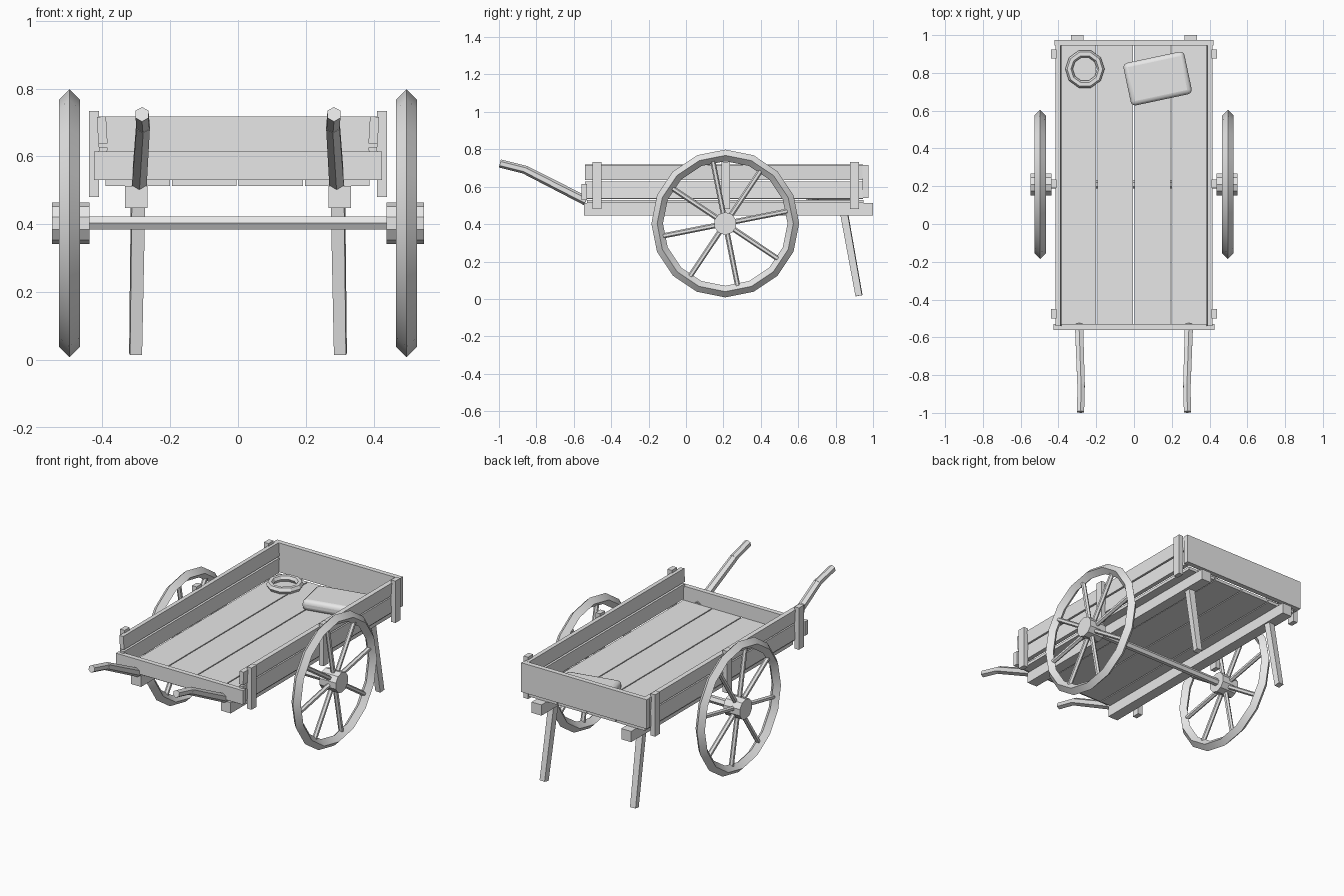
import bpy, math
from mathutils import Vector, Matrix

if "Cube" in bpy.data.objects:
    bpy.data.objects.remove(bpy.data.objects["Cube"])

wood = bpy.data.materials.new("plain_grey")
wood.diffuse_color = (0.8, 0.8, 0.8, 1)
wood.use_nodes = True
wood.node_tree.nodes["Principled BSDF"].inputs["Base Color"].default_value = wood.diffuse_color


def finish(name, smooth=False):
    ob = bpy.context.object
    ob.name = name
    ob.data.materials.append(wood)
    if smooth:
        bpy.ops.object.shade_smooth_by_angle()
    return ob


def box(name, x, y, z, tilt=0.0):
    """Box from (min, max) ranges, optionally tilted about y."""
    bpy.ops.mesh.primitive_cube_add(size=1)
    ob = finish(name)
    ob.data.transform(Matrix.Diagonal((x[1] - x[0], y[1] - y[0], z[1] - z[0], 1)))
    ob.location = ((x[0] + x[1]) / 2, (y[0] + y[1]) / 2, (z[0] + z[1]) / 2)
    ob.rotation_euler.y = tilt
    return ob


def side_box(name, s, x, y, z, tilt=0.0):
    return box(name, sorted((s * x[0], s * x[1])), y, z, s * tilt)


def rod(name, a, b, r1, r2, sides, smooth=False, roll=0.0):
    """Tapered prism from point a to point b."""
    a, b = Vector(a), Vector(b)
    bpy.ops.mesh.primitive_cone_add(vertices=sides, radius1=r1, radius2=r2, depth=(b - a).length)
    ob = finish(name, smooth)
    ob.data.transform(Matrix.Rotation(roll, 4, 'Z'))
    ob.rotation_euler = (b - a).to_track_quat('Z', 'Y').to_euler()
    ob.location = (a + b) / 2
    return ob


# Floor planks
for i in range(4):
    x = -0.39 + i * 0.196
    box("floor_plank", (x, x + 0.19), (-0.53, 0.95), (0.512, 0.53))

# End boards
box("front_board", (-0.425, 0.425), (-0.56, -0.53), (0.53, 0.615))
box("back_board", (-0.42, 0.42), (0.945, 0.975), (0.54, 0.717))

AXLE_Y, AXLE_Z, WHEEL_X = 0.21, 0.403, 0.497

for s in (-1, 1):
    # Side boards and their posts
    side_box("lower_side_board", s, (0.387, 0.412), (-0.54, 0.945), (0.535, 0.627), -0.04)
    side_box("upper_side_board", s, (0.387, 0.414), (-0.54, 0.945), (0.637, 0.717), 0.06)
    for y in (-0.475, 0.9):
        side_box("side_post", s, (0.41, 0.44), (y - 0.024, y + 0.024), (0.48, 0.733))
    side_box("middle_post", s, (0.41, 0.44), (0.19, 0.236), (0.48, 0.733))

    # Long bearer under the floor
    side_box("bearer", s, (0.267, 0.333), (-0.545, 1.0), (0.447, 0.512))

    # Rear leg
    rod("rear_leg", (s * 0.295, 0.845, 0.46), (s * 0.302, 0.925, 0.017),
        0.028, 0.025, 4, roll=math.pi / 4)

    # Bent handle
    rod("handle_arm", (s * 0.291, -0.535, 0.524), (s * 0.28, -0.86, 0.69), 0.025, 0.023, 6)
    rod("handle_grip", (s * 0.28, -0.85, 0.688), (s * 0.283, -0.995, 0.724), 0.022, 0.022, 6)

    # Wheel rim with a diamond section
    bpy.ops.mesh.primitive_torus_add(major_segments=16, minor_segments=4,
                                     major_radius=0.364, minor_radius=0.031,
                                     location=(s * WHEEL_X, AXLE_Y, AXLE_Z),
                                     rotation=(0, math.pi / 2, 0))
    finish("wheel_rim", True)

    # Hub and spokes
    rod("wheel_hub", (s * 0.438, AXLE_Y, AXLE_Z), (s * 0.548, AXLE_Y, AXLE_Z), 0.061, 0.061, 10)
    for k in range(8):
        a = math.radians(11.25 + 45 * k)
        c, d = math.cos(a), math.sin(a)
        rod("spoke", (s * WHEEL_X, AXLE_Y + 0.04 * c, AXLE_Z + 0.04 * d),
            (s * WHEEL_X, AXLE_Y + 0.35 * c, AXLE_Z + 0.35 * d), 0.014, 0.014, 6)

# Axle
rod("axle", (-0.45, AXLE_Y, AXLE_Z), (0.45, AXLE_Y, AXLE_Z), 0.022, 0.022, 6, roll=math.pi / 2)

# Ring lying on the floor
bpy.ops.mesh.primitive_torus_add(major_segments=10, minor_segments=6, major_radius=0.084,
                                 minor_radius=0.02, location=(-0.26, 0.82, 0.549))
finish("floor_ring", True)

# Rounded bundle
bundle = box("bundle", (-0.04, 0.29), (0.655, 0.885), (0.53, 0.595))
bundle.rotation_euler.z = math.radians(12)
bevel = bundle.modifiers.new("round", 'BEVEL')
bevel.width = 0.024
bevel.segments = 3
bpy.context.view_layer.objects.active = bundle
bpy.ops.object.shade_smooth_by_angle()
